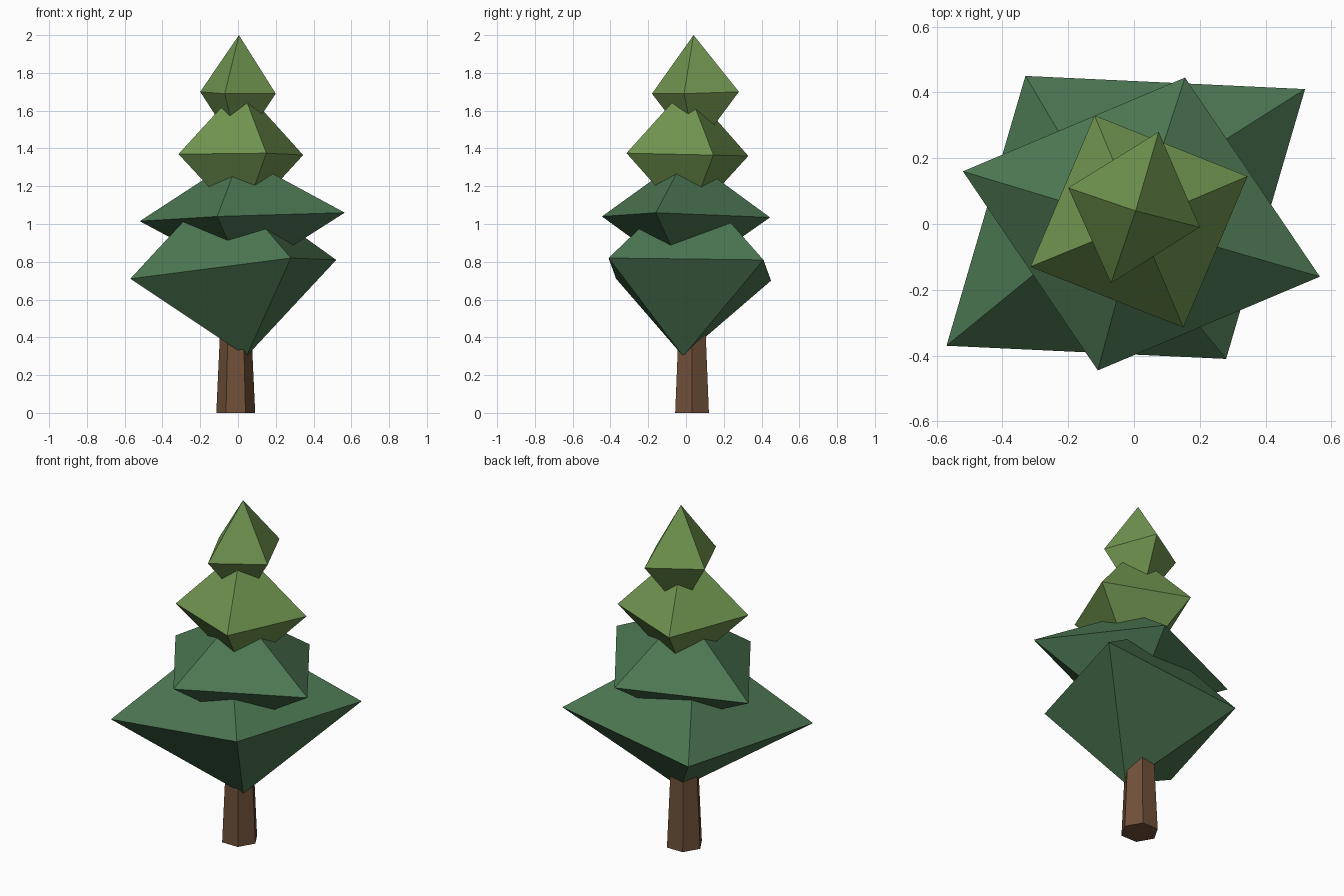
import bpy, bmesh, math

if "Cube" in bpy.data.objects:
    bpy.data.objects.remove(bpy.data.objects["Cube"])


def material(name, rgb):
    m = bpy.data.materials.new(name)
    m.diffuse_color = (*rgb, 1)
    m.use_nodes = True
    m.node_tree.nodes["Principled BSDF"].inputs["Base Color"].default_value = m.diffuse_color
    return m


dark_green = material("dark_green", (0.072, 0.182, 0.084))
light_green = material("light_green", (0.162, 0.300, 0.080))
bark_brown = material("bark_brown", (0.160, 0.080, 0.040))


def finish(name, bm, mat):
    bmesh.ops.recalc_face_normals(bm, faces=bm.faces)
    mesh = bpy.data.meshes.new(name)
    bm.to_mesh(mesh)
    bm.free()
    mesh.materials.append(mat)
    bpy.context.collection.objects.link(bpy.data.objects.new(name, mesh))


def foliage(name, ring, bottom, top, mat):
    """Four-sided double pyramid: a ring of corners joined to two tips."""
    bm = bmesh.new()
    corners = [bm.verts.new(p) for p in ring]
    for tip in (bm.verts.new(bottom), bm.verts.new(top)):
        for a, b in zip(corners, corners[1:] + corners[:1]):
            bm.faces.new((a, b, tip))
    finish(name, bm, mat)


# Tapered six-sided trunk
bm = bmesh.new()
bmesh.ops.create_cone(bm, cap_ends=True, segments=6, radius1=0.103, radius2=0.075, depth=0.6)
# Point two corners along x, whatever the primitive's start angle
first = max(bm.verts, key=lambda v: v.co.x).co
turn = -math.atan2(first.y, first.x)
c, s = math.cos(turn), math.sin(turn)
for v in bm.verts:
    x, y, z = v.co
    v.co = (c * x - s * y - 0.012, s * x + c * y + 0.032, z + 0.3)
finish("trunk", bm, bark_brown)

# Foliage layers, from the bottom up
foliage("foliage_bottom",
        [(-0.57, -0.37, 0.71), (0.28, -0.41, 0.82), (0.52, 0.41, 0.81), (-0.33, 0.45, 0.70)],
        (0.045, -0.015, 0.30), (-0.08, 0.03, 1.24), dark_green)
foliage("foliage_lower_middle",
        [(-0.52, 0.16, 1.015), (-0.11, -0.445, 1.04), (0.565, -0.16, 1.06), (0.155, 0.445, 1.035)],
        (0.03, -0.005, 0.72), (0.01, 0.0, 1.36), dark_green)
foliage("foliage_upper_middle",
        [(-0.315, -0.13, 1.37), (0.15, -0.315, 1.375), (0.345, 0.145, 1.365), (-0.12, 0.33, 1.36)],
        (0.02, 0.01, 1.01), (0.015, 0.005, 1.73), light_green)
foliage("foliage_top",
        [(-0.20, 0.11, 1.70), (-0.07, -0.18, 1.69), (0.20, -0.01, 1.69), (0.075, 0.28, 1.70)],
        (0.0, 0.05, 1.39), (0.005, 0.04, 2.0), light_green)
